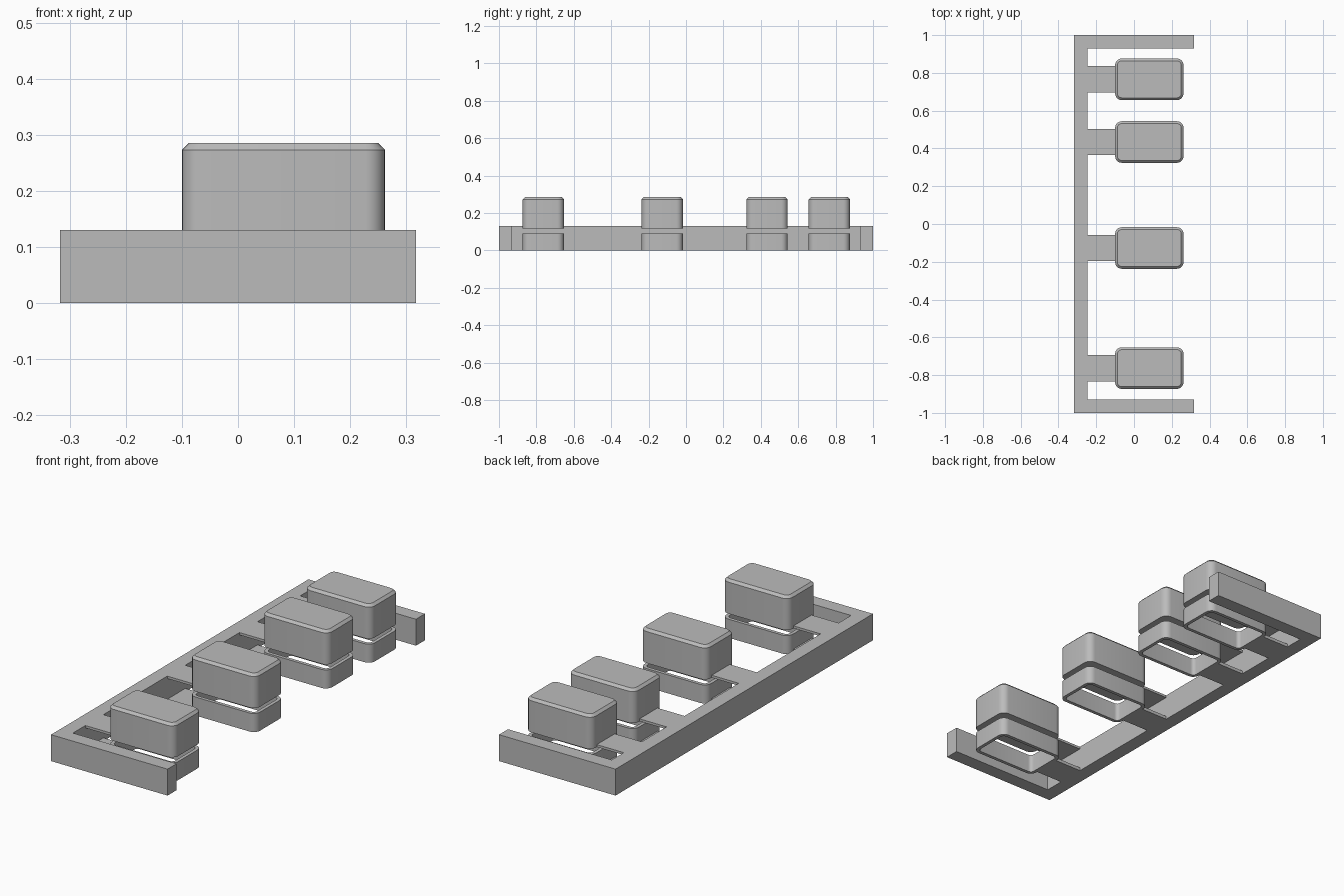
import bpy, bmesh, math
from mathutils import Vector

cube = bpy.data.objects.get("Cube")
if cube:
    bpy.data.objects.remove(cube, do_unlink=True)

grey = bpy.data.materials.new("plain_grey")
grey.use_nodes = True
colour = (0.5, 0.5, 0.5, 1)
grey.diffuse_color = colour
grey.node_tree.nodes["Principled BSDF"].inputs["Base Color"].default_value = colour


def finish(name, bm, smooth=False):
    bmesh.ops.recalc_face_normals(bm, faces=bm.faces)
    mesh = bpy.data.meshes.new(name)
    bm.to_mesh(mesh)
    bm.free()
    mesh.materials.append(grey)
    obj = bpy.data.objects.new(name, mesh)
    bpy.context.collection.objects.link(obj)
    if smooth:
        bpy.ops.object.select_all(action='DESELECT')
        obj.select_set(True)
        bpy.context.view_layer.objects.active = obj
        bpy.ops.object.shade_smooth_by_angle(angle=math.radians(30))
    return obj


def extrude_outline(name, points, z0, z1):
    """Flat outline raised between two heights."""
    bm = bmesh.new()
    face = bm.faces.new([bm.verts.new((x, y, z0)) for x, y in points])
    up = bmesh.ops.extrude_face_region(bm, geom=[face], use_keep_orig=True)
    verts = [v for v in up["geom"] if isinstance(v, bmesh.types.BMVert)]
    bmesh.ops.translate(bm, verts=verts, vec=(0, 0, z1 - z0))
    return finish(name, bm)


def rounded_block(x0, x1, y0, y1, z0, z1, radius):
    """Box with rounded upright edges."""
    bm = bmesh.new()
    bmesh.ops.create_cube(bm, size=1)
    for v in bm.verts:
        v.co = Vector((x0 if v.co.x < 0 else x1,
                       y0 if v.co.y < 0 else y1,
                       z0 if v.co.z < 0 else z1))
    upright = [e for e in bm.edges if abs(e.verts[0].co.z - e.verts[1].co.z) > 0.01]
    bmesh.ops.bevel(bm, geom=upright, offset=radius, segments=6, profile=0.5,
                    affect='EDGES')
    return bm


# Main measurements
X, RAIL = 0.317, 0.07
RAIL_TOP = 0.13
KEY_X0, KEY_X1, KEY_HALF = -0.1, 0.262, 0.11
SKIRT_TOP, CAP_BOTTOM, CAP_TOP = 0.091, 0.118, 0.285
WALL, CORNER, CHAMFER = 0.017, 0.035, 0.012

# Bracket: long rail with an arm at each end
inner = -X + RAIL
extrude_outline("frame", [(-X, -1), (X, -1), (X, -1 + RAIL), (inner, -1 + RAIL),
                          (inner, 1 - RAIL), (X, 1 - RAIL), (X, 1), (-X, 1)],
                0, RAIL_TOP)


def add_key(number, y):
    # Solid cap with a chamfered top rim
    bm = rounded_block(KEY_X0, KEY_X1, y - KEY_HALF, y + KEY_HALF,
                       CAP_BOTTOM, CAP_TOP, CORNER)
    rim = [e for e in bm.edges if all(v.co.z > CAP_TOP - 0.001 for v in e.verts)]
    bmesh.ops.bevel(bm, geom=rim, offset=CHAMFER, segments=1, affect='EDGES')
    finish(f"key_cap_{number}", bm, True)

    # Open skirt below the cap
    bm = rounded_block(KEY_X0, KEY_X1, y - KEY_HALF, y + KEY_HALF,
                       0, SKIRT_TOP, CORNER)
    ends = [f for f in bm.faces if abs(f.normal.z) > 0.9]
    bmesh.ops.inset_region(bm, faces=ends, thickness=WALL, use_even_offset=True)
    bmesh.ops.bridge_loops(bm, edges=[e for f in ends for e in f.edges])
    bmesh.ops.delete(bm, geom=ends, context='FACES_ONLY')
    finish(f"key_skirt_{number}", bm, True)

    # Thin tabs joining cap and skirt to the rail
    for label, z0, z1 in (("upper", CAP_BOTTOM, RAIL_TOP), ("lower", 0, 0.016)):
        a, b = inner, KEY_X0 + 0.01
        extrude_outline(f"{label}_tab_{number}",
                        [(a, y - 0.07), (b, y - 0.07), (b, y + 0.07), (a, y + 0.07)],
                        z0, z1)


for number, y in enumerate((-0.763, -0.127, 0.434, 0.766), 1):
    add_key(number, y)
